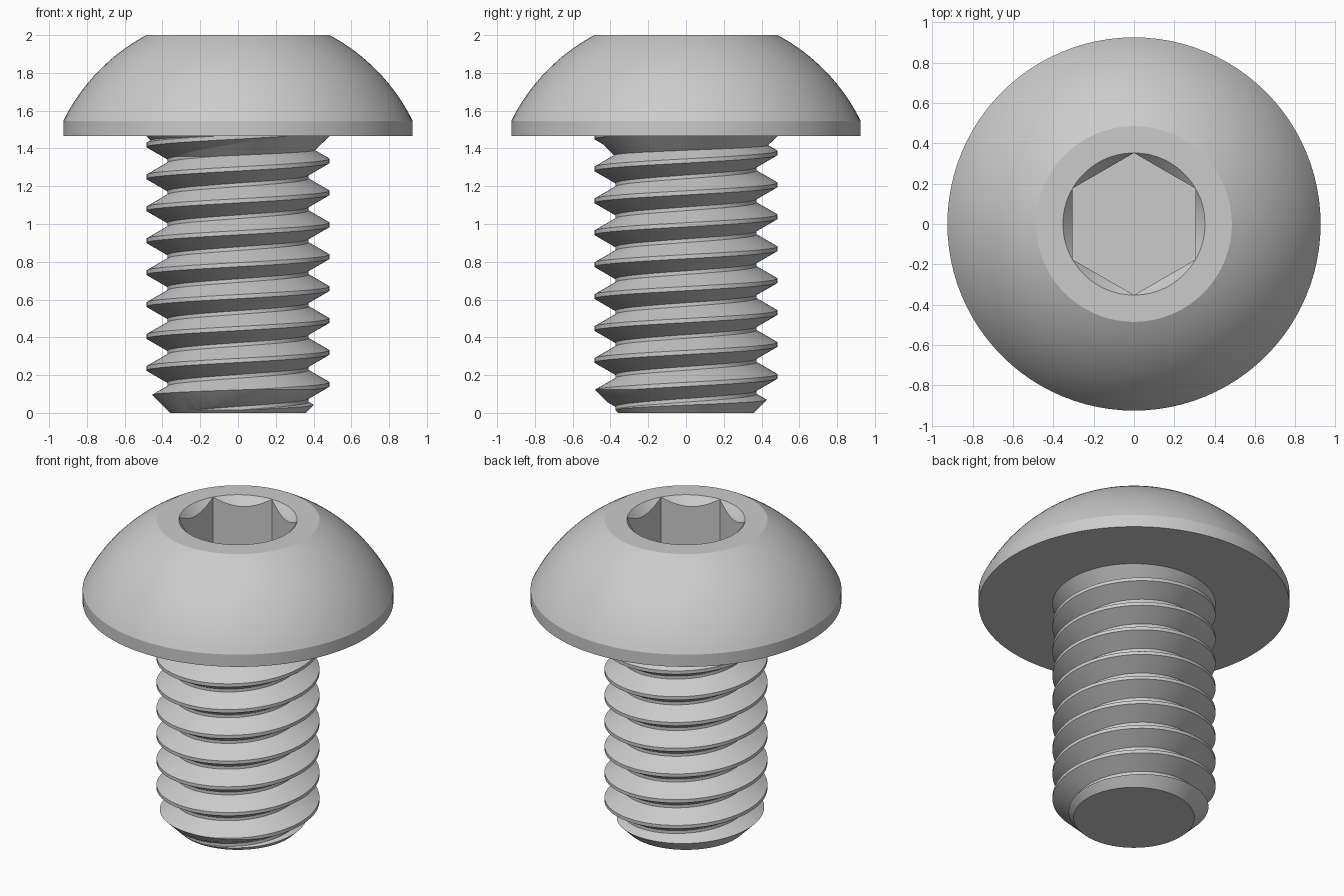
import bpy, bmesh, math
from mathutils import Vector

if "Cube" in bpy.data.objects:
    bpy.data.objects.remove(bpy.data.objects["Cube"])

SEG = 96
STEP = 2 * math.pi / SEG

steel = bpy.data.materials.new("grey steel")
steel.use_nodes = True
grey = (0.6, 0.6, 0.6, 1)
steel.diffuse_color = grey
steel.node_tree.nodes["Principled BSDF"].inputs["Base Color"].default_value = grey


def make_object(name, bm):
    bmesh.ops.recalc_face_normals(bm, faces=bm.faces)
    mesh = bpy.data.meshes.new(name)
    bm.to_mesh(mesh)
    bm.free()
    mesh.materials.append(steel)
    obj = bpy.data.objects.new(name, mesh)
    bpy.context.collection.objects.link(obj)
    return obj


def activate(obj):
    bpy.ops.object.select_all(action='DESELECT')
    obj.select_set(True)
    bpy.context.view_layer.objects.active = obj


def smooth(obj):
    activate(obj)
    bpy.ops.object.shade_smooth_by_angle(angle=math.radians(20))


def lathe(name, rows):
    """Rows are (radius, height) pairs, or functions of the angle giving one."""
    bm = bmesh.new()
    rings = []
    for row in rows:
        ring = []
        for i in range(SEG):
            t = i * STEP
            r, z = row(t) if callable(row) else row
            ring.append(bm.verts.new((r * math.cos(t), r * math.sin(t), z)))
        rings.append(ring)
    for a, b in zip(rings, rings[1:]):
        for i in range(SEG):
            j = (i + 1) % SEG
            bm.faces.new((a[i], a[j], b[j], b[i]))
    bm.faces.new(rings[0])
    bm.faces.new(rings[-1])
    bmesh.ops.remove_doubles(bm, verts=bm.verts, dist=1e-5)
    return make_object(name, bm)


# Domed head with a countersunk hexagonal socket
FLAT = 0.305
RIM = FLAT / math.cos(math.pi / 6)
TOP, FLOOR = 2.0, 1.67


def hex_radius(t):
    return FLAT / math.cos((t - math.pi / 2) % (math.pi / 3) - math.pi / 6)


def socket_edge(t):
    r = hex_radius(t)
    return r, TOP - (RIM - r) * 1.17


def socket_floor(t):
    return hex_radius(t), FLOOR


centre, dome = 1.09, 1.031
start, end = math.asin(0.455 / dome), math.asin(0.91 / dome)
arc = [(dome * math.cos(a), centre + dome * math.sin(a))
       for a in (start + (end - start) * i / 16 for i in range(1, 16))]
head = lathe("head", [(0.925, 1.465), (0.925, 1.545)] + arc +
             [(0.485, TOP), (RIM, TOP), socket_edge, socket_floor])
smooth(head)

# Flared neck where the thread runs out under the head
neck = lathe("neck", [(0.36, 1.345), (0.485, 1.465), (0.485, 1.48)])
smooth(neck)

# Threaded shank: one profile swept along a right-handed helix
PITCH = 0.169
CREST, ROOT = 0.485, 0.374
profile = [(CREST, -0.011), (CREST, 0.011), (ROOT, 0.075), (ROOT, 0.094)]
base = -0.018 - 2 * PITCH
bm = bmesh.new()
strip = []
for i in range(13 * SEG + 1):
    t, lift = i * STEP, base + PITCH * i / SEG
    strip.append([bm.verts.new((r * math.cos(t), r * math.sin(t), lift + dz))
                  for r, dz in profile])
for i in range(12 * SEG):
    a = strip[i] + [strip[i + SEG][0]]
    b = strip[i + 1] + [strip[i + 1 + SEG][0]]
    for k in range(4):
        bm.faces.new((a[k], b[k], b[k + 1], a[k + 1]))

# Trim both ends flat and close them
for z, up in ((0, -1), (1.5, 1)):
    geom = bm.verts[:] + bm.edges[:] + bm.faces[:]
    bmesh.ops.bisect_plane(bm, geom=geom, plane_co=Vector((0, 0, z)),
                           plane_no=Vector((0, 0, up)), clear_outer=True)
loose = [v for v in bm.verts if not v.link_faces]
bmesh.ops.delete(bm, geom=loose, context='VERTS')
bmesh.ops.holes_fill(bm, edges=[e for e in bm.edges if e.is_boundary], sides=0)
shank = make_object("threaded_shank", bm)

# Chamfer the tip with a conical envelope
envelope = lathe("chamfer_cutter", [(0.26, -0.1), (0.66, 0.3), (0.66, 1.6)])
envelope.hide_render = True
cut = shank.modifiers.new("tip chamfer", 'BOOLEAN')
cut.operation = 'INTERSECT'
cut.solver = 'EXACT'
cut.object = envelope
activate(shank)
bpy.ops.object.modifier_apply(modifier=cut.name)
bpy.data.objects.remove(envelope)
smooth(shank)
